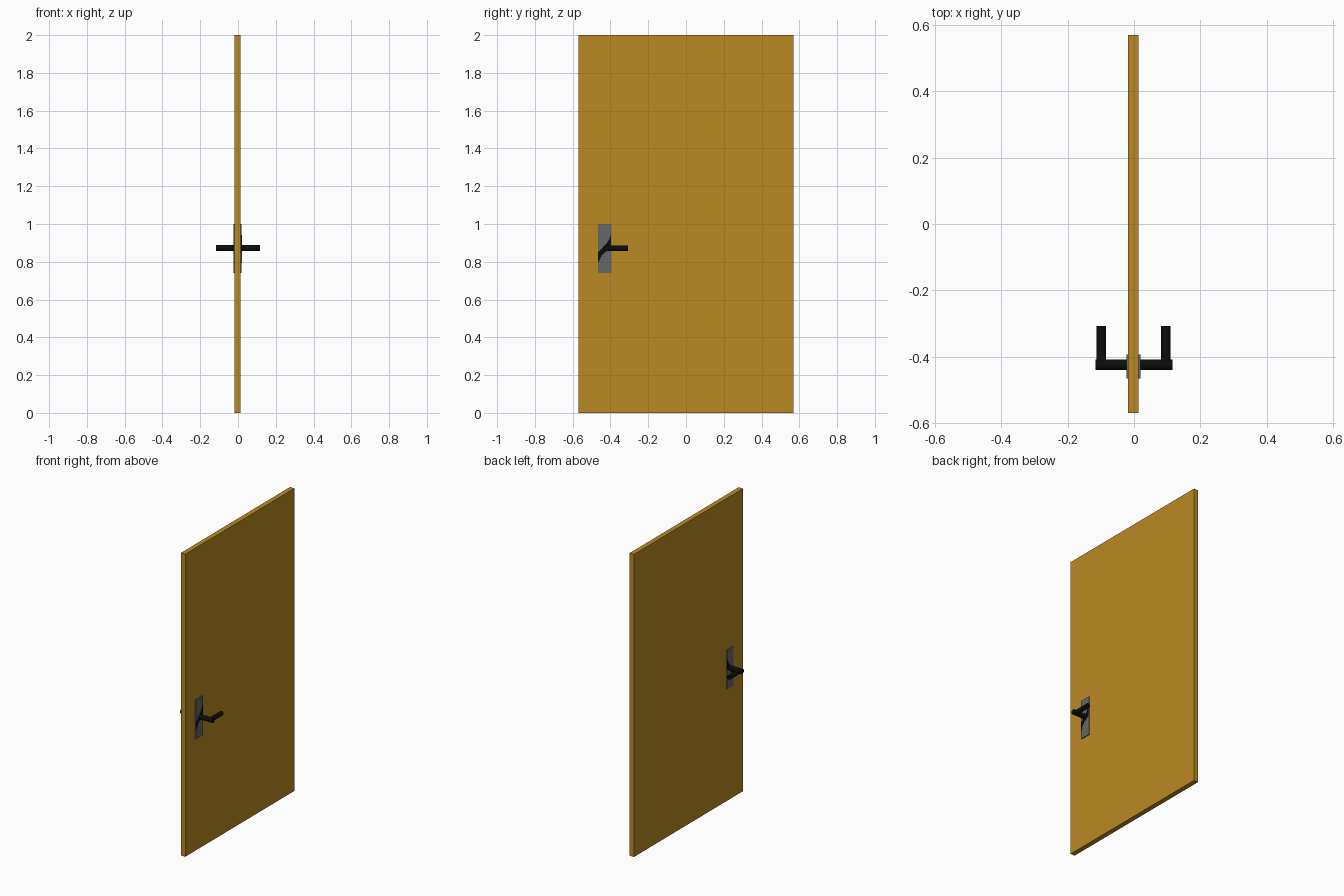
import bpy, bmesh, math
from mathutils import Vector

if "Cube" in bpy.data.objects:
    bpy.data.objects.remove(bpy.data.objects["Cube"])


def material(name, rgb):
    m = bpy.data.materials.new(name)
    m.diffuse_color = (*rgb, 1)
    m.use_nodes = True
    m.node_tree.nodes["Principled BSDF"].inputs["Base Color"].default_value = m.diffuse_color
    return m


wood = material("ochre wood", (0.5, 0.255, 0.017))
grey = material("grey metal", (0.135, 0.135, 0.14))
black = material("black metal", (0.004, 0.004, 0.004))


def box(name, lo, hi, mat):
    lo, hi = Vector(lo), Vector(hi)
    bpy.ops.mesh.primitive_cube_add(size=1, location=(lo + hi) / 2)
    o = bpy.context.object
    o.name = name
    o.scale = hi - lo
    o.data.materials.append(mat)


def rod(name, a, b, r, mat):
    a, b = Vector(a), Vector(b)
    bpy.ops.mesh.primitive_cylinder_add(vertices=24, radius=r, depth=(b - a).length,
                                        location=(a + b) / 2)
    o = bpy.context.object
    o.name = name
    o.rotation_euler = (b - a).to_track_quat('Z', 'Y').to_euler()
    o.data.materials.append(mat)
    bpy.ops.object.shade_smooth_by_angle(angle=math.radians(35))


def inlay(name, x0, x1, outline, mat):
    bm = bmesh.new()
    f = bm.faces.new([bm.verts.new((x0, y, z)) for y, z in outline])
    ext = bmesh.ops.extrude_face_region(bm, geom=[f])
    for v in ext["geom"]:
        if isinstance(v, bmesh.types.BMVert):
            v.co.x = x1
    bmesh.ops.recalc_face_normals(bm, faces=bm.faces)
    me = bpy.data.meshes.new(name)
    bm.to_mesh(me)
    bm.free()
    me.materials.append(mat)
    bpy.context.collection.objects.link(bpy.data.objects.new(name, me))


# door slab
box("door_panel", (-0.0185, -0.57, 0), (0.0135, 0.57, 2), wood)

# spindle running through the door
ys, zh = -0.424, 0.872
rod("handle_spindle", (-0.116, ys, zh), (0.116, ys, zh), 0.016, black)

# dark diagonal mark on each plate
mark = [(-0.466, 0.793), (-0.445, 0.835), (-0.42, 0.857), (-0.396, 0.872),
        (-0.396, 0.943), (-0.412, 0.91), (-0.43, 0.885), (-0.466, 0.85)]

# plate and lever on both faces
for side, face, edge, lever_x in (("right", 0.0135, 0.0195, 0.096),
                                  ("left", -0.0185, -0.0225, -0.099)):
    x0, x1 = sorted((face, edge))
    box(side + "_plate", (x0, -0.466, 0.74), (x1, -0.394, 1.0), grey)
    inlay(side + "_plate_mark", edge, edge + math.copysign(0.0008, edge), mark, black)
    rod(side + "_lever", (lever_x, ys, zh), (lever_x, -0.308, zh), 0.0145, black)
